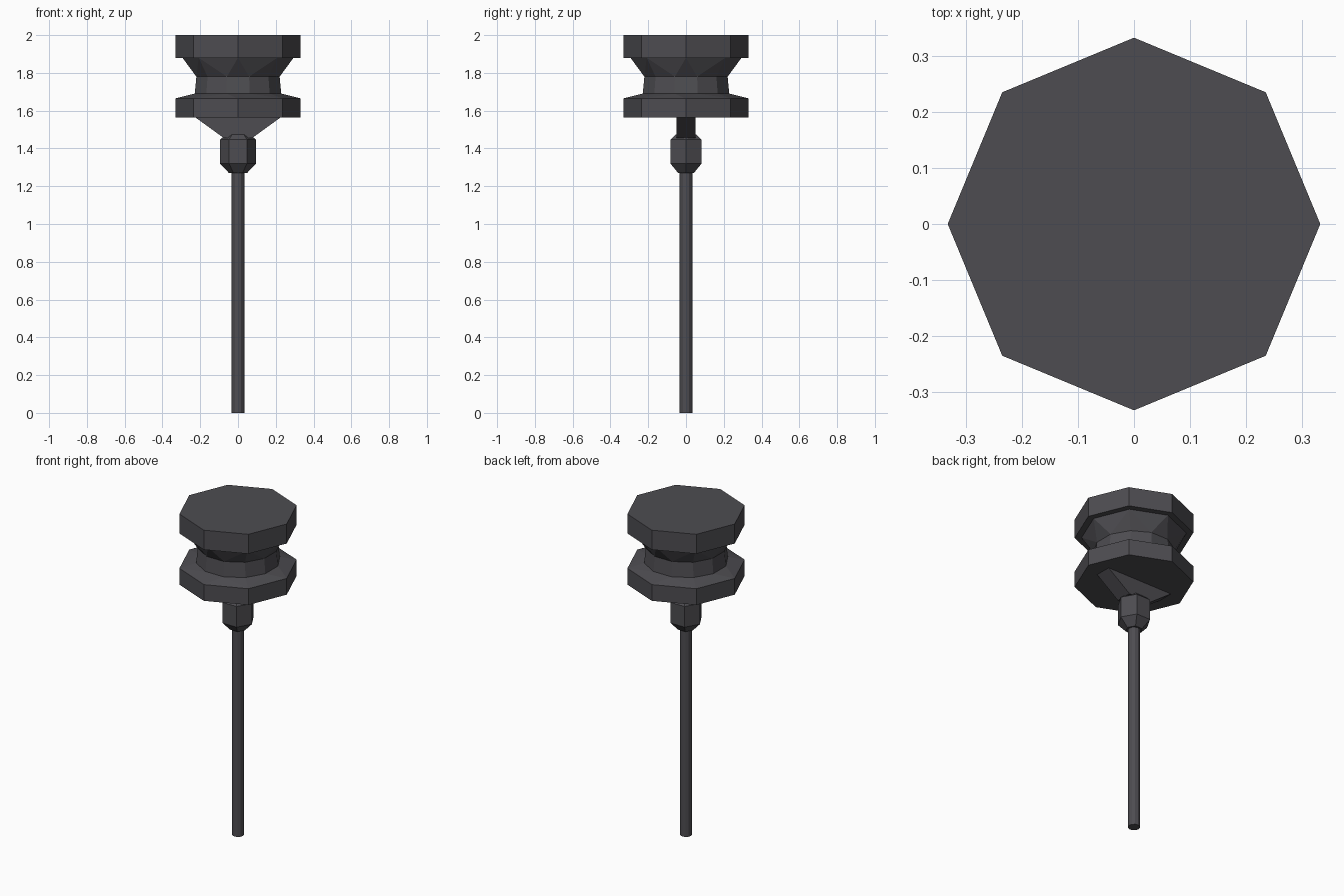
import bpy, bmesh, math

if "Cube" in bpy.data.objects:
    bpy.data.objects.remove(bpy.data.objects["Cube"])

mat = bpy.data.materials.new("dark grey")
mat.diffuse_color = (0.075, 0.073, 0.082, 1)
mat.use_nodes = True
mat.node_tree.nodes["Principled BSDF"].inputs["Base Color"].default_value = mat.diffuse_color


def ring(n, r, z, turn=0.0):
    return [(r * math.cos(turn + 2 * math.pi * i / n),
             r * math.sin(turn + 2 * math.pi * i / n), z) for i in range(n)]


def rect(hx, hy, z):
    return [(x, y, z) for x, y in ((-hx, -hy), (hx, -hy), (hx, hy), (-hx, hy))]


def finish(name, bm):
    bmesh.ops.recalc_face_normals(bm, faces=bm.faces)
    me = bpy.data.meshes.new(name)
    bm.to_mesh(me)
    bm.free()
    me.materials.append(mat)
    ob = bpy.data.objects.new(name, me)
    bpy.context.collection.objects.link(ob)
    return ob


def loft(name, rings):
    """Stack of equal-count rings joined by quads and capped."""
    bm = bmesh.new()
    vs = [[bm.verts.new(p) for p in r] for r in rings]
    n = len(vs[0])
    for a, b in zip(vs, vs[1:]):
        for i in range(n):
            j = (i + 1) % n
            bm.faces.new((a[i], a[j], b[j], b[i]))
    bm.faces.new(vs[0][::-1])
    bm.faces.new(vs[-1])
    return finish(name, bm)


def hull(name, lower, upper):
    """Faceted transition between rings with different side counts."""
    bm = bmesh.new()
    for p in lower + upper:
        bm.verts.new(p)
    bmesh.ops.convex_hull(bm, input=bm.verts)
    bmesh.ops.dissolve_limit(bm, angle_limit=0.01, verts=bm.verts, edges=bm.edges)
    return finish(name, bm)


T = math.radians(15)

# octagonal caps
loft("top_cap", [ring(8, .332, 1.88), ring(8, .332, 2.0)])
loft("lower_disc", [ring(8, .332, 1.565), ring(8, .332, 1.665)])
# sloped shoulder, twelve-sided neck and flare under the cap
hull("disc_shoulder", ring(8, .332, 1.665), ring(12, .238, 1.69, T))
loft("neck", [ring(12, .238, 1.68, T), ring(12, .228, 1.78, T)])
hull("neck_flare", ring(12, .228, 1.78, T), ring(8, .294, 1.88))
# V-shaped bracket plate
loft("bracket", [rect(.075, .05, 1.455), rect(.228, .05, 1.566)])
# hexagonal collar with tapered ends
loft("collar", [ring(6, .048, 1.27), ring(6, .095, 1.32),
                ring(6, .095, 1.447), ring(6, .06, 1.475)])
# pole
loft("pole", [ring(12, .034, 0), ring(12, .034, 1.28)])
